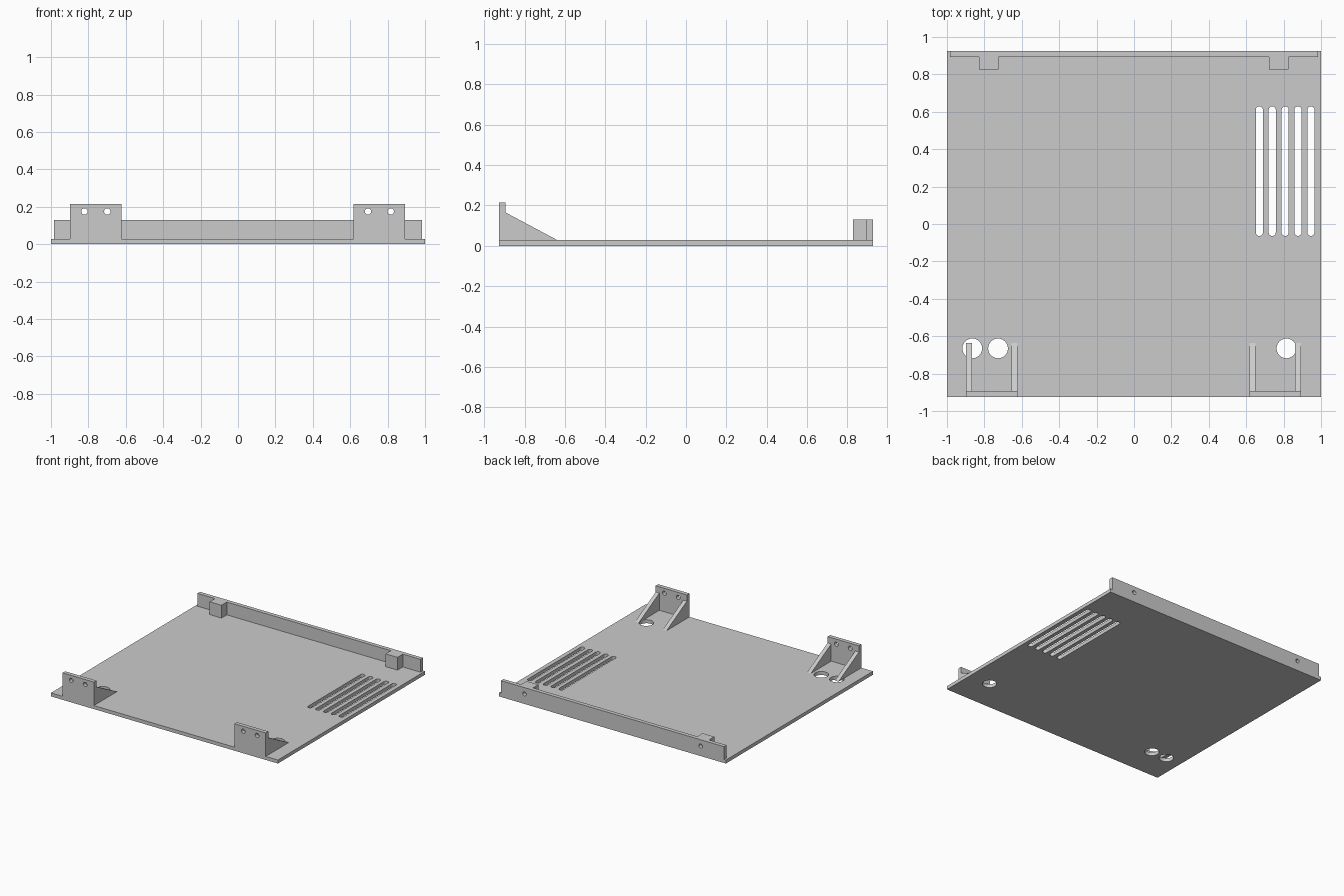
import bpy, bmesh
from math import cos, sin, pi
from mathutils import Matrix

if "Cube" in bpy.data.objects:
    bpy.data.objects.remove(bpy.data.objects["Cube"])

grey = bpy.data.materials.new("plain grey")
grey.use_nodes = True
colour = (0.6, 0.6, 0.6, 1)
grey.diffuse_color = colour
grey.node_tree.nodes["Principled BSDF"].inputs["Base Color"].default_value = colour

# Local profile planes, extruded along the remaining axis
FLAT = Matrix.Identity(3)
FRONT = Matrix(((1, 0, 0), (0, 0, -1), (0, 1, 0)))
SIDE = Matrix(((0, 0, 1), (1, 0, 0), (0, 1, 0)))


def rect(x0, x1, y0, y1):
    return [(x0, y0), (x1, y0), (x1, y1), (x0, y1)]


def slot(x, y0, y1, r, n=12):
    """Round-ended vertical slot; a circle when y0 equals y1."""
    top = [(x + r * cos(pi * i / n), y1 + r * sin(pi * i / n)) for i in range(n + 1)]
    low = [(x - r * cos(pi * i / n), y0 - r * sin(pi * i / n)) for i in range(n + 1)]
    return top + low if y0 != y1 else top[:-1] + low[:-1]


def circle(x, y, r):
    return slot(x, y, y, r)


def extrude(name, loops, plane, lo, hi):
    """Extrude an outline with holes from lo to hi along the plane's normal."""
    curve = bpy.data.curves.new(name, "CURVE")
    curve.dimensions = "2D"
    curve.fill_mode = "BOTH"
    curve.extrude = (hi - lo) / 2
    for loop in loops:
        spline = curve.splines.new("POLY")
        spline.points.add(len(loop) - 1)
        for point, (x, y) in zip(spline.points, loop):
            point.co = (x, y, 0, 1)
        spline.use_cyclic_u = True
    temp = bpy.data.objects.new(name + " outline", curve)
    bpy.context.collection.objects.link(temp)
    bpy.context.view_layer.update()
    deps = bpy.context.evaluated_depsgraph_get()
    mesh = bpy.data.meshes.new_from_object(temp.evaluated_get(deps))
    bpy.data.objects.remove(temp)
    bpy.data.curves.remove(curve)

    bm = bmesh.new()
    bm.from_mesh(mesh)
    bmesh.ops.remove_doubles(bm, verts=bm.verts, dist=1e-5)
    mid = plane.col[2] * (lo + hi) / 2
    if plane is FRONT:
        mid = -mid
    bmesh.ops.transform(bm, matrix=Matrix.Translation(mid) @ plane.to_4x4(), verts=bm.verts)
    bmesh.ops.recalc_face_normals(bm, faces=bm.faces)
    bm.to_mesh(mesh)
    bm.free()
    mesh.materials.clear()
    mesh.materials.append(grey)
    obj = bpy.data.objects.new(name, mesh)
    bpy.context.collection.objects.link(obj)
    bpy.ops.object.select_all(action="DESELECT")
    obj.select_set(True)
    bpy.context.view_layer.objects.active = obj
    bpy.ops.object.shade_smooth_by_angle(angle=pi / 6)
    return obj


EDGE, THICK, WALL = 0.926, 0.028, 0.032

# Base plate with vent slots and round openings
vents = [slot(0.67 + 0.069 * i, -0.045, 0.61, 0.019) for i in range(5)]
openings = [circle(x, -0.665, 0.053) for x in (-0.865, -0.727, 0.815)]
extrude("base_plate", [rect(-1, 1, -EDGE, EDGE)] + vents + openings, FLAT, 0, THICK)

# Rear wall with screw holes, backed by solid blocks
screws = [circle(x, 0.08, 0.016) for x in (-0.777, 0.775)]
extrude("rear_wall", [rect(-0.983, 0.983, THICK, 0.13)] + screws,
        FRONT, EDGE - WALL, EDGE)
for side, x in (("right", -0.777), ("left", 0.775)):
    extrude(side + "_rear_block", [rect(x - 0.052, x + 0.052, THICK, 0.13)],
            FRONT, 0.827, EDGE - WALL)

# Front brackets: drilled upright plate and two sloping ribs each
rib = [(WALL - EDGE, THICK), (-0.637, THICK), (WALL - EDGE, 0.165)]
for side, x0, x1 in (("right", -0.898, -0.622), ("left", 0.618, 0.893)):
    holes = [circle(x0 + d, 0.175, 0.017) for d in (0.077, 0.199)]
    extrude(side + "_bracket_plate", [rect(x0, x1, THICK, 0.215)] + holes,
            FRONT, -EDGE, WALL - EDGE)
    for end, a in (("outer" if x0 < 0 else "inner", x0),
                   ("inner" if x0 < 0 else "outer", x1 - WALL)):
        extrude(f"{side}_bracket_{end}_rib", [rib], SIDE, a, a + WALL)
